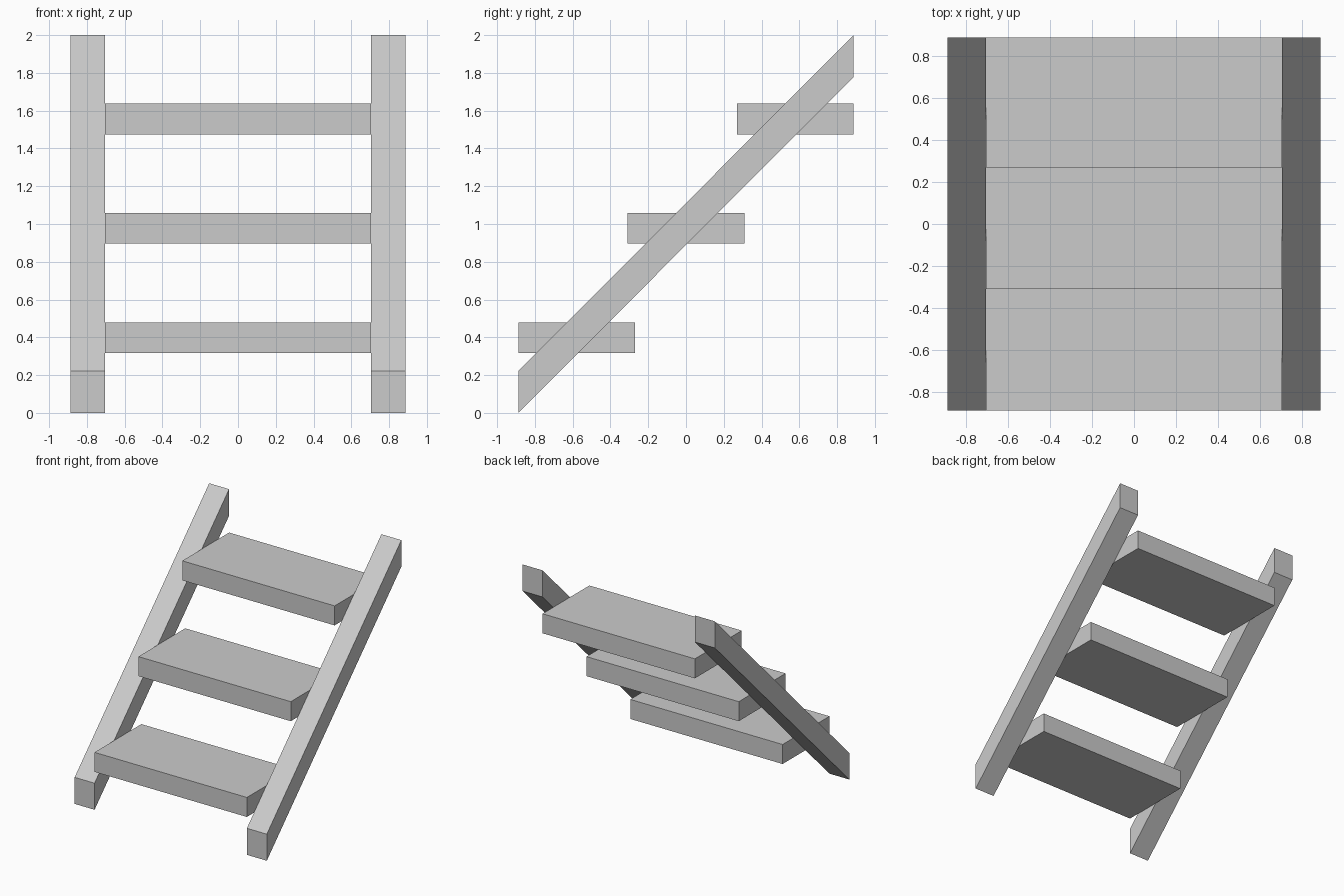
import bpy
import bmesh

if "Cube" in bpy.data.objects:
    bpy.data.objects.remove(bpy.data.objects["Cube"])

HALF = 0.888        # half width and half depth of the whole stair
INNER = 0.704       # inner face of the side rails
RAIL_H = 0.222      # vertical height of the rail's plumb-cut ends


def extrude_profile(name, profile, x0, x1):
    """Extrude a (y, z) profile along x from x0 to x1."""
    bm = bmesh.new()
    face = bm.faces.new([bm.verts.new((x0, y, z)) for y, z in profile])
    ext = bmesh.ops.extrude_face_region(bm, geom=[face])
    verts = [g for g in ext["geom"] if isinstance(g, bmesh.types.BMVert)]
    bmesh.ops.translate(bm, verts=verts, vec=(x1 - x0, 0, 0))
    bmesh.ops.recalc_face_normals(bm, faces=bm.faces)
    mesh = bpy.data.meshes.new(name)
    bm.to_mesh(mesh)
    bm.free()
    obj = bpy.data.objects.new(name, mesh)
    bpy.context.collection.objects.link(obj)
    return obj


# Sloping side rails with vertical ends, one mirrored to the other side
rails = extrude_profile(
    "side_rails",
    [(-HALF, 0), (HALF, 2 - RAIL_H), (HALF, 2), (-HALF, RAIL_H)],
    INNER, HALF)
mirror = rails.modifiers.new("Mirror", 'MIRROR')
mirror.use_axis = (True, False, False)

# Three flat treads between the rails
DEPTH, THICK, RISE = 0.618, 0.163, 0.579
for i in range(3):
    y = (i - 1) * RISE
    z = 0.977 + (i - 1) * RISE
    y0, y1 = y - DEPTH / 2, y + DEPTH / 2
    z0, z1 = z - THICK / 2, z + THICK / 2
    extrude_profile(f"tread_{i + 1}",
                    [(y0, z0), (y1, z0), (y1, z1), (y0, z1)],
                    -INNER, INNER)
